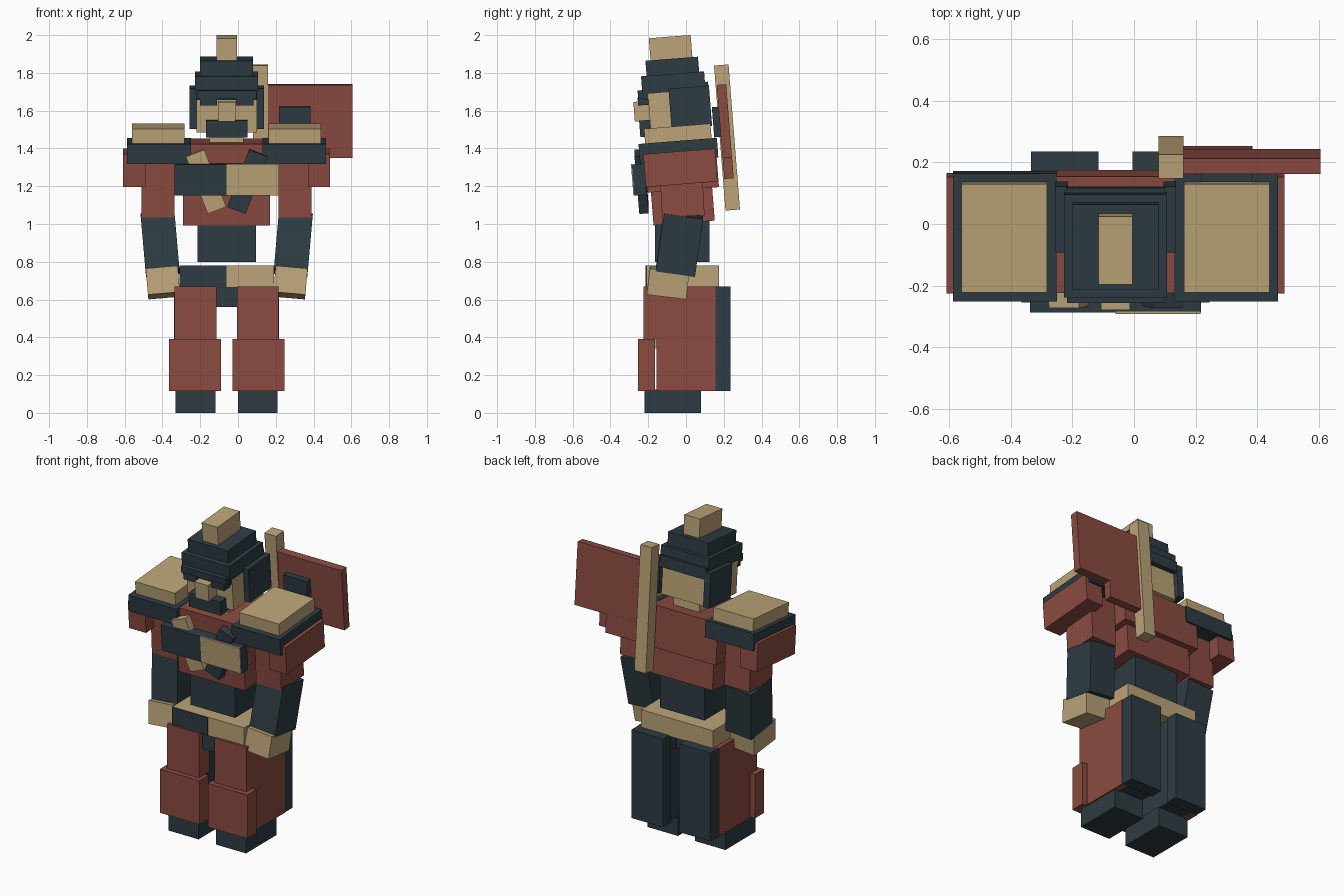
import bpy
import math
from mathutils import Euler

cube = bpy.data.objects.get("Cube")
if cube:
    bpy.data.objects.remove(cube, do_unlink=True)


def material(name, rgb):
    lin = [((c / 255 + 0.055) / 1.055) ** 2.4 for c in rgb] + [1.0]
    m = bpy.data.materials.new(name)
    m.use_nodes = True
    m.diffuse_color = lin
    bsdf = next(n for n in m.node_tree.nodes if n.type == 'BSDF_PRINCIPLED')
    bsdf.inputs["Base Color"].default_value = lin
    return m


DARK = material("dark slate", (45, 60, 66))
RED = material("brick red", (139, 75, 65))
TAN = material("sand tan", (188, 164, 120))

CX = -0.06      # body centre line
LEAN = 4.5      # forward lean of the upper body, degrees


def box(name, mat, centre, size, rot=(0, 0, 0)):
    """Box from centre, size and rotation in degrees."""
    hx, hy, hz = (s / 2 for s in size)
    verts = [(x, y, z) for x in (-hx, hx) for y in (-hy, hy) for z in (-hz, hz)]
    faces = [(0, 1, 3, 2), (4, 6, 7, 5), (0, 4, 5, 1),
             (2, 3, 7, 6), (0, 2, 6, 4), (1, 5, 7, 3)]
    me = bpy.data.meshes.new(name)
    me.from_pydata(verts, [], faces)
    me.materials.append(mat)
    ob = bpy.data.objects.new(name, me)
    ob.location = centre
    ob.rotation_euler = Euler([math.radians(a) for a in rot])
    bpy.context.collection.objects.link(ob)
    return ob


def span(name, mat, x, y, z, rot=(0, 0, 0)):
    """Box from its ranges along each axis, turned about its centre."""
    r = (x, y, z)
    return box(name, mat, [(a + b) / 2 for a, b in r], [b - a for a, b in r], rot)


def pair(name, mat, x, y, z, rot=(0, 0, 0)):
    """Left and right boxes; x is measured outward from the body centre line."""
    for side, s in (("left", 1), ("right", -1)):
        xs = sorted((CX + s * x[0], CX + s * x[1]))
        span(side + "_" + name, mat, xs, y, z, (rot[0], s * rot[1], s * rot[2]))


def mid(name, mat, half, y, z, rot=(LEAN, 0, 0)):
    """Box centred on the body centre line."""
    return span(name, mat, (CX - half, CX + half), y, z, rot)


# Legs
pair("foot", DARK, (0.06, 0.27), (-0.22, 0.08), (0, 0.125))
pair("leg_core", DARK, (0.065, 0.24), (-0.13, 0.155), (0.12, 0.665))
pair("knee_pad", TAN, (0.07, 0.265), (-0.17, -0.12), (0.34, 0.40))
pair("thigh_plate", RED, (0.055, 0.275), (-0.225, -0.12), (0.39, 0.67))
pair("shin_plate", RED, (0.03, 0.305), (-0.255, -0.165), (0.115, 0.39))
pair("leg_side_plate", RED, (0.235, 0.278), (-0.155, 0.155), (0.115, 0.67))
pair("leg_back_plate", DARK, (0.055, 0.275), (0.155, 0.235), (0.115, 0.67))

# Belt and waist
mid("belt", TAN, 0.25, (-0.21, 0.175), (0.665, 0.78), (0, 0, 0))
span("belt_front_panel", DARK, (-0.31, CX), (-0.215, -0.209), (0.666, 0.779))
mid("loin_block", DARK, 0.055, (-0.19, 0.10), (0.56, 0.67), (0, 0, 0))
mid("abdomen", DARK, 0.155, (-0.165, 0.125), (0.80, 1.03), (0, 0, 0))

# Torso
mid("lower_torso", RED, 0.23, (-0.18, 0.145), (1.005, 1.20))
mid("chest", RED, 0.27, (-0.215, 0.165), (1.18, 1.438))
mid("chest_band", DARK, 0.277, (-0.28, -0.215), (1.152, 1.318), (LEAN, 0, 0))
span("chest_band_panel", TAN, (CX, 0.216), (-0.285, -0.277), (1.152, 1.318), (LEAN, 0, 0))
box("right_strap", TAN, (-0.17, -0.235, 1.225), (0.105, 0.05, 0.325), (LEAN, -21, 0))
box("left_strap", DARK, (0.05, -0.235, 1.225), (0.105, 0.05, 0.325), (LEAN, 21, 0))

# Arms
pair("upper_arm", RED, (0.275, 0.45), (-0.135, 0.09), (1.04, 1.36), (3, 0, 0))
pair("forearm", DARK, (0.262, 0.442), (-0.14, 0.07), (0.74, 1.05), (-8, 5, 0))
pair("hand", TAN, (0.252, 0.422), (-0.20, 0.01), (0.62, 0.76), (-7, 5, 0))

# Shoulders
pair("shoulder_side_plate", RED, (0.43, 0.548), (-0.22, 0.16), (1.21, 1.385), (LEAN, 0, 0))
pair("shoulder_plate", DARK, (0.19, 0.527), (-0.248, 0.168), (1.335, 1.44), (LEAN, 0, 0))
pair("shoulder_cap", TAN, (0.222, 0.50), (-0.22, 0.133), (1.44, 1.518), (LEAN, 0, 0))

# Head and face
mid("neck", TAN, 0.09, (-0.13, 0.08), (1.42, 1.52))
mid("head", TAN, 0.16, (-0.195, 0.10), (1.495, 1.71))
mid("nose", TAN, 0.047, (-0.275, -0.18), (1.545, 1.65))
mid("chin_guard", DARK, 0.11, (-0.245, -0.17), (1.462, 1.55))
pair("brow", DARK, (0.05, 0.142), (-0.255, -0.18), (1.63, 1.672), (LEAN, 0, 0))
pair("cheek_guard", DARK, (0.155, 0.197), (-0.085, 0.13), (1.51, 1.725), (LEAN, 0, 0))

# Helmet tiers and knob
mid("helmet_visor", DARK, 0.157, (-0.255, -0.17), (1.665, 1.71))
mid("helmet_rim", DARK, 0.16, (-0.225, 0.12), (1.67, 1.74))
mid("helmet_middle", DARK, 0.167, (-0.235, 0.10), (1.70, 1.795))
mid("helmet_top", DARK, 0.14, (-0.212, 0.067), (1.79, 1.875))
mid("helmet_knob", TAN, 0.055, (-0.192, 0.03), (1.86, 1.992))

# Banner on the back
box("banner_pole", TAN, (0.12, 0.217, 1.458), (0.08, 0.077, 0.77), (LEAN, 0, 0))
box("banner_cloth", RED, (0.375, 0.203, 1.545), (0.46, 0.05, 0.388), (LEAN, 0, 0))
box("banner_lower_cloth", RED, (0.265, 0.223, 1.30), (0.24, 0.05, 0.12), (LEAN, 0, 0))
box("banner_emblem_plate", DARK, (0.30, 0.163, 1.54), (0.165, 0.04, 0.16), (LEAN, 0, 0))
